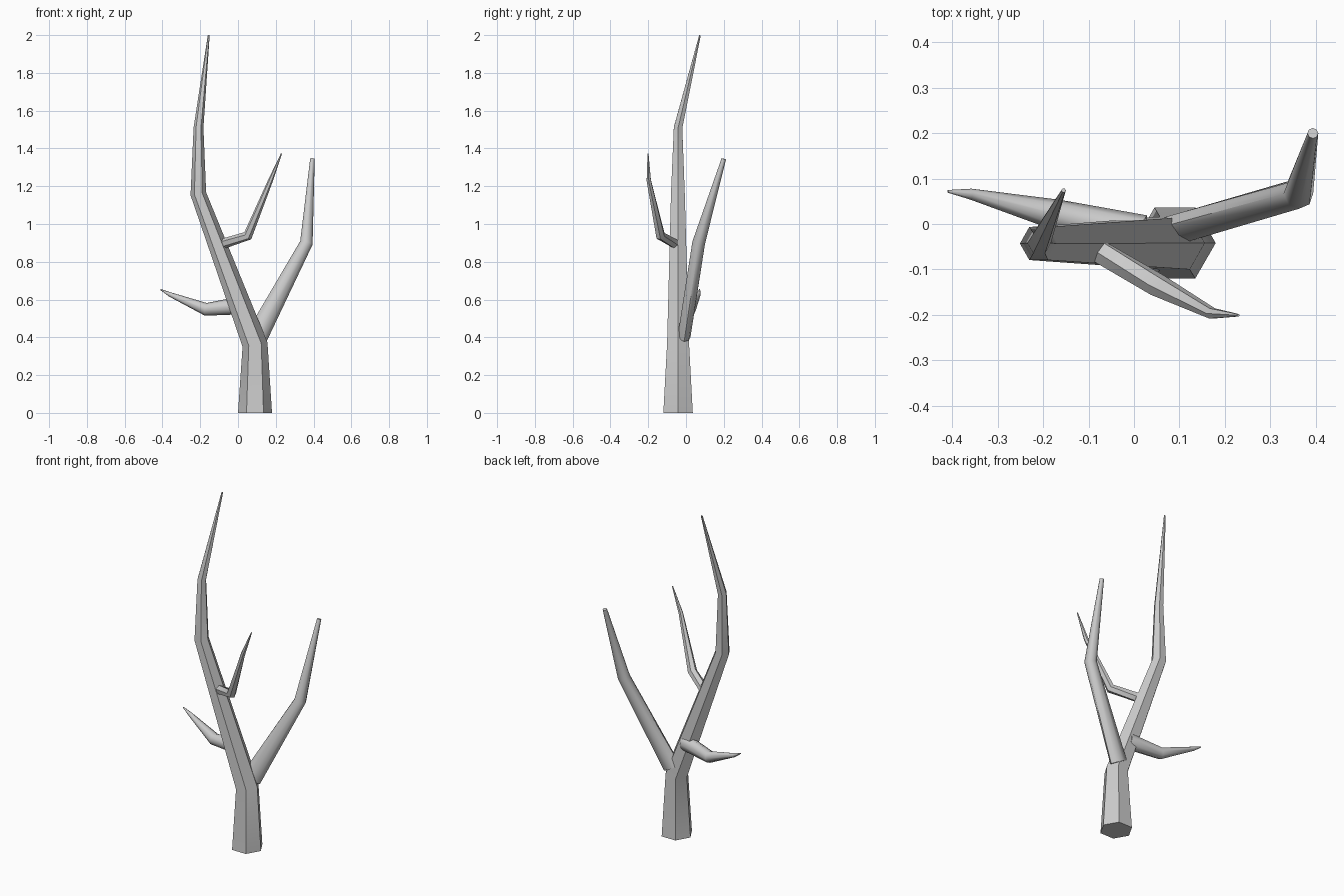
import bpy, bmesh, math
from mathutils import Vector

if "Cube" in bpy.data.objects:
    bpy.data.objects.remove(bpy.data.objects["Cube"])


def limb(name, sides, rings):
    """Tapered limb: each ring is (centre, in-plane radius, depth radius)."""
    bm = bmesh.new()
    pts = [Vector(r[0]) for r in rings]
    loops = []
    for i, (c, ru, rv) in enumerate(rings):
        # ring faces along the average of the neighbouring directions
        t = Vector()
        if i > 0:
            t += (pts[i] - pts[i - 1]).normalized()
        if i < len(pts) - 1:
            t += (pts[i + 1] - pts[i]).normalized()
        t.normalize()
        u = Vector((0, 1, 0)).cross(t).normalized()
        v = t.cross(u)
        loops.append([bm.verts.new(pts[i] + u * ru * math.cos(a) + v * rv * math.sin(a))
                      for a in (math.tau * k / sides for k in range(sides))])
    for a, b in zip(loops, loops[1:]):
        for k in range(sides):
            n = (k + 1) % sides
            bm.faces.new((a[k], a[n], b[n], b[k]))
    bm.faces.new(loops[0][::-1])
    bm.faces.new(loops[-1])
    bmesh.ops.recalc_face_normals(bm, faces=bm.faces)
    me = bpy.data.meshes.new(name)
    bm.to_mesh(me)
    bm.free()
    ob = bpy.data.objects.new(name, me)
    bpy.context.collection.objects.link(ob)
    bpy.ops.object.select_all(action='DESELECT')
    ob.select_set(True)
    bpy.context.view_layer.objects.active = ob
    bpy.ops.object.shade_smooth_by_angle(angle=math.radians(50))
    return ob


# six-sided trunk bending left, then up to a thin tip
limb("trunk", 6, [
    ((0.09, -0.042, 0.0), 0.09, 0.09),
    ((0.09, -0.042, 0.362), 0.067, 0.067),
    ((-0.21, -0.043, 1.16), 0.042, 0.042),
    ((-0.209, -0.042, 1.51), 0.026, 0.026),
    ((-0.155, 0.074, 1.999), 0.005, 0.005)])

# large right branch, flattened where it joins the trunk
limb("right_branch", 8, [
    ((0.10, -0.01, 0.405), 0.058, 0.034),
    ((0.362, 0.067, 0.90), 0.034, 0.034),
    ((0.394, 0.20, 1.345), 0.012, 0.012)])

# short drooping left branch
limb("left_branch", 8, [
    ((0.02, -0.02, 0.57), 0.048, 0.04),
    ((-0.17, 0.02, 0.548), 0.034, 0.034),
    ((-0.36, 0.066, 0.627), 0.012, 0.012),
    ((-0.41, 0.072, 0.653), 0.003, 0.003)])

# small front twig
limb("front_twig", 6, [
    ((-0.072, -0.063, 0.898), 0.027, 0.027),
    ((0.052, -0.135, 0.938), 0.026, 0.026),
    ((0.172, -0.197, 1.23), 0.013, 0.013),
    ((0.23, -0.201, 1.373), 0.003, 0.003)])

# the base cap of the trunk is level: lower ring flattened onto the ground
for v in bpy.data.objects["trunk"].data.vertices:
    if v.co.z < 0.1:
        v.co.z = 0.0
